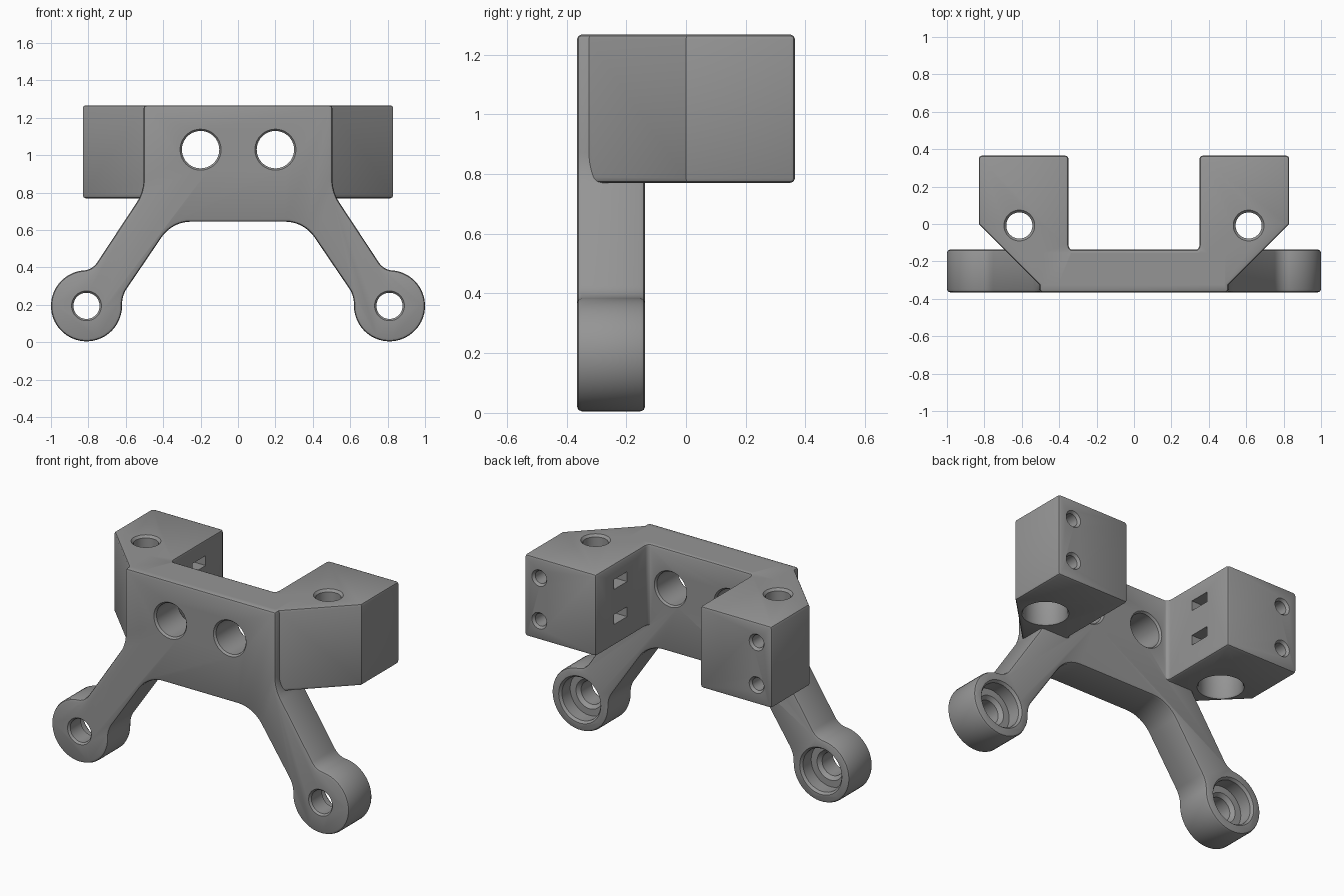
import bpy, bmesh, math
from mathutils import Vector

if "Cube" in bpy.data.objects:
    bpy.data.objects.remove(bpy.data.objects["Cube"])

grey = bpy.data.materials.new("mid_grey")
grey.diffuse_color = (0.30, 0.30, 0.30, 1)
grey.use_nodes = True
grey.node_tree.nodes["Principled BSDF"].inputs["Base Color"].default_value = grey.diffuse_color


def fillet(corners, steps=8):
    """Round a closed outline of (x, y, radius) corners."""
    out = []
    for i, (x, y, r) in enumerate(corners):
        p = Vector((x, y))
        if r == 0:
            out.append(p)
            continue
        a = (Vector(corners[i - 1][:2]) - p).normalized()
        b = (Vector(corners[(i + 1) % len(corners)][:2]) - p).normalized()
        half = a.angle(b) / 2
        centre = p + (a + b).normalized() * (r / math.sin(half))
        t = r / math.tan(half)
        s, e = p + a * t - centre, p + b * t - centre
        sweep = s.angle_signed(e)
        for k in range(steps + 1):
            g = -sweep * k / steps
            out.append(centre + Vector((s.x * math.cos(g) - s.y * math.sin(g),
                                        s.x * math.sin(g) + s.y * math.cos(g))))
    return out


def add_object(name, bm):
    bmesh.ops.recalc_face_normals(bm, faces=bm.faces)
    mesh = bpy.data.meshes.new(name)
    bm.to_mesh(mesh)
    bm.free()
    mesh.materials.append(grey)
    ob = bpy.data.objects.new(name, mesh)
    bpy.context.collection.objects.link(ob)
    return ob


def prism(name, pts, lo, hi, place):
    """Extrude an outline from lo to hi; place maps (u, v, depth) to 3D."""
    bm = bmesh.new()
    a = [bm.verts.new(place(p[0], p[1], lo)) for p in pts]
    b = [bm.verts.new(place(p[0], p[1], hi)) for p in pts]
    n = len(pts)
    bm.faces.new(a)
    bm.faces.new(b)
    for i in range(n):
        j = (i + 1) % n
        bm.faces.new((a[i], a[j], b[j], b[i]))
    return add_object(name, bm)


def bore(name, rings, place, n=40):
    """Lathed cutter from (depth, radius) rings."""
    bm = bmesh.new()
    loops = [[bm.verts.new(place(r * math.cos(math.tau * k / n),
                                 r * math.sin(math.tau * k / n), d)) for k in range(n)]
             for d, r in rings]
    bm.faces.new(loops[0])
    bm.faces.new(loops[-1])
    for a, b in zip(loops, loops[1:]):
        for k in range(n):
            j = (k + 1) % n
            bm.faces.new((a[k], a[j], b[j], b[k]))
    return add_object(name, bm)


def apply_mod(ob, kind, **props):
    bpy.context.view_layer.objects.active = ob
    m = ob.modifiers.new(kind, kind)
    for key, value in props.items():
        setattr(m, key, value)
    bpy.ops.object.modifier_apply(modifier=m.name)


def soften(ob):
    apply_mod(ob, 'BEVEL', width=0.016, segments=2, limit_method='ANGLE',
              angle_limit=math.radians(50), use_clamp_overlap=False)


def combine(ob, other, operation):
    apply_mod(ob, 'BOOLEAN', object=other, operation=operation, solver='EXACT')
    bpy.data.objects.remove(other)


# Front plate with two splayed legs ending in round eyes
ring = [(0.81 + 0.19 * math.cos(math.radians(a)), 0.195 + 0.19 * math.sin(math.radians(a)), 0)
        for a in [83 - 263 * k / 36 for k in range(37)]]
half = ([(0.505, 1.267, 0), (0.505, 0.803, 0.23), (0.78, 0.386, 0.095)] + ring
        + [(0.62, 0.25, 0.15), (0.352, 0.645, 0.19)])
outline = half + [(-x, z, r) for x, z, r in reversed(half)]
bracket = prism("bracket", fillet(outline), -0.365, -0.137, lambda u, v, d: (u, d, v))
soften(bracket)

# Clamp blocks behind the plate
block_outline = fillet([(0.35, 0.365, 0), (0.83, 0.365, 0), (0.83, 0.0, 0), (0.49, -0.34, 0),
                        (0.40, -0.34, 0), (0.30, -0.25, 0), (0.30, -0.142, 0),
                        (0.35, -0.142, 0.03)], 5)
for s in (-1, 1):
    block = prism("clamp_block", block_outline, 0.77, 1.267, lambda u, v, d: (s * u, v, d))
    soften(block)
    combine(bracket, block, 'UNION')

for s in (-1, 1):
    # Plate holes and counterbored leg eyes, running front to back
    cutters = [
        bore("plate_hole", [(-0.38, 0.122), (-0.353, 0.1), (-0.149, 0.1), (-0.12, 0.122)],
             lambda u, v, d: (s * 0.2 + u, d, 1.03 + v)),
        bore("eye_hole", [(-0.38, 0.092), (-0.353, 0.07), (-0.25, 0.07), (-0.23, 0.09),
                          (-0.23, 0.13), (-0.152, 0.13), (-0.12, 0.155)],
             lambda u, v, d: (s * 0.81 + u, d, 0.195 + v)),
        # Vertical hole, wider from below
        bore("rod_hole", [(1.28, 0.094), (1.253, 0.07), (1.02, 0.07), (1.02, 0.12),
                          (0.78, 0.12), (0.75, 0.14)],
             lambda u, v, d: (s * 0.613 + u, -0.008 + v, d))]
    # Screw holes in the back faces and slots in the inner faces
    for z in (1.147, 0.888):
        cutters.append(bore("screw_hole", [(0.38, 0.062), (0.35, 0.038), (0.13, 0.038)],
                            lambda u, v, d: (s * 0.73 + u, d, z + v), 24))
    for z in (1.143, 0.93):
        cutters.append(prism("slot", [(0.065, z - 0.03), (0.19, z - 0.03),
                                      (0.19, z + 0.03), (0.065, z + 0.03)], 0.33, 0.47,
                             lambda u, v, d: (s * d, u, v)))
    for c in cutters:
        combine(bracket, c, 'DIFFERENCE')

bpy.ops.object.select_all(action='DESELECT')
bracket.select_set(True)
bpy.context.view_layer.objects.active = bracket
bpy.ops.object.shade_smooth_by_angle(angle=math.radians(35))
